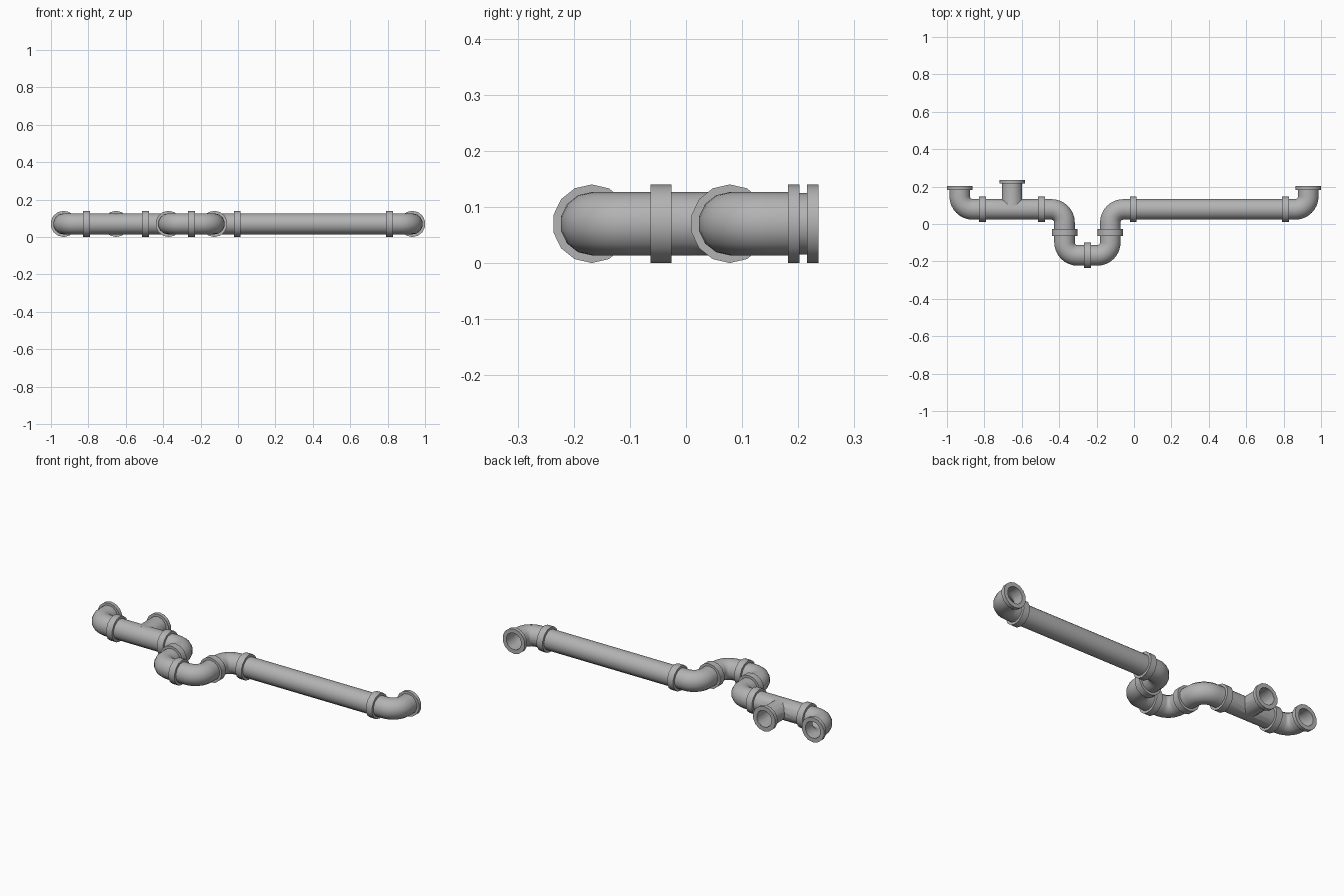
import bpy, bmesh, math
from mathutils import Vector

if "Cube" in bpy.data.objects:
    bpy.data.objects.remove(bpy.data.objects["Cube"], do_unlink=True)

SIDES = 14
PIPE, BORE, FLANGE = 0.0563, 0.047, 0.07      # radii
MID = 0.07                                    # axis height
LEG, BEND = 0.1225, 0.07                      # elbow leg length, bend radius
BACK, LOW = 0.078, -0.168                     # y of the two pipe runs
X, Y, UP = Vector((1, 0, 0)), Vector((0, 1, 0)), Vector((0, 0, 1))

grey = bpy.data.materials.new("grey metal")
grey.use_nodes = True
grey.diffuse_color = (0.45, 0.45, 0.45, 1)
grey.node_tree.nodes["Principled BSDF"].inputs["Base Color"].default_value = (0.45, 0.45, 0.45, 1)


def at(x, y):
    return Vector((x, y, MID))


def smooth(ob):
    bpy.ops.object.select_all(action='DESELECT')
    ob.select_set(True)
    bpy.context.view_layer.objects.active = ob
    bpy.ops.object.shade_smooth_by_angle(angle=math.radians(30))


def sweep(name, path, outer, inner=None):
    """Tube along (position, tangent) pairs; solid rod when inner is None."""
    bm = bmesh.new()

    def ring(p, t, r):
        side = t.cross(UP)
        angles = [math.tau * k / SIDES for k in range(SIDES)]
        return [bm.verts.new(p + r * (UP * math.cos(a) + side * math.sin(a))) for a in angles]

    rings = [ring(p, t, outer) for p, t in path]
    if inner:
        rings += [ring(p, t, inner) for p, t in reversed(path)]
        rings.append(rings[0])
    else:
        bm.faces.new(rings[0])
        bm.faces.new(rings[-1])
    for a, b in zip(rings, rings[1:]):
        for k in range(SIDES):
            n = (k + 1) % SIDES
            bm.faces.new((a[k], a[n], b[n], b[k]))
    bmesh.ops.recalc_face_normals(bm, faces=bm.faces)
    mesh = bpy.data.meshes.new(name)
    bm.to_mesh(mesh)
    bm.free()
    mesh.materials.append(grey)
    ob = bpy.data.objects.new(name, mesh)
    bpy.context.collection.objects.link(ob)
    smooth(ob)
    return ob


def straight(name, start, end, outer, inner=None):
    t = (end - start).normalized()
    return sweep(name, [(start, t), (end, t)], outer, inner)


def elbow(name, corner, a, b):
    centre = corner + (a + b) * BEND
    path = [(corner + a * LEG, -a)]
    for k in range(9):
        t = math.pi / 2 * k / 8
        s, c = math.sin(t), math.cos(t)
        path.append((centre - (b * c + a * s) * BEND, b * s - a * c))
    path.append((corner + b * LEG, b))
    sweep(name, path, PIPE, BORE)


def boolean(ob, cutter, operation):
    mod = ob.modifiers.new("join", 'BOOLEAN')
    mod.operation, mod.object, mod.solver = operation, cutter, 'EXACT'
    bpy.context.view_layer.objects.active = ob
    bpy.ops.object.modifier_apply(modifier=mod.name)
    bpy.data.objects.remove(cutter, do_unlink=True)


# Corners of the run
END = 0.932
trap_left, trap_right = -0.3715, -0.1265
trap_mid = (trap_left + trap_right) / 2
tee_x = -0.652

# Elbows: two open ends and the four of the trap
elbow("left_end_elbow", at(END, BACK), -X, Y)
elbow("right_end_elbow", at(-END, BACK), X, Y)
elbow("trap_upper_elbow_right", at(trap_left, BACK), -X, -Y)
elbow("trap_lower_elbow_right", at(trap_left, LOW), Y, X)
elbow("trap_lower_elbow_left", at(trap_right, LOW), -X, Y)
elbow("trap_upper_elbow_left", at(trap_right, BACK), -Y, X)

# Long straight pipe
straight("long_pipe", at(trap_right + LEG, BACK), at(END - LEG, BACK), PIPE, BORE)

# Tee: solid run and branch joined, then bored out
left, right = trap_left - LEG, -END + LEG
tee = straight("tee", at(right, BACK), at(left, BACK), PIPE)
boolean(tee, straight("branch", at(tee_x, BACK - 0.01), at(tee_x, 0.234), 0.055), 'UNION')
boolean(tee, straight("run_bore", at(right - 0.02, BACK), at(left + 0.02, BACK), BORE), 'DIFFERENCE')
boolean(tee, straight("branch_bore", at(tee_x, BACK), at(tee_x, 0.3), 0.0465), 'DIFFERENCE')
smooth(tee)

# Couplings where parts meet
HALF = 0.0187
joints = [(right, BACK, X), (left, BACK, X), (trap_right + LEG, BACK, X), (END - LEG, BACK, X),
          (trap_mid, LOW, X), (trap_left, BACK - LEG, Y), (trap_right, BACK - LEG, Y)]
for i, (x, y, axis) in enumerate(joints):
    straight(f"coupling_{i + 1}", at(x, y) - axis * HALF, at(x, y) + axis * HALF, FLANGE, BORE)

# Flanges on the open ends
for name, x, y in (("left_end_flange", END, 0.202), ("right_end_flange", -END, 0.202),
                   ("tee_flange", tee_x, 0.236)):
    straight(name, at(x, y - 0.0205), at(x, y), FLANGE, BORE)
